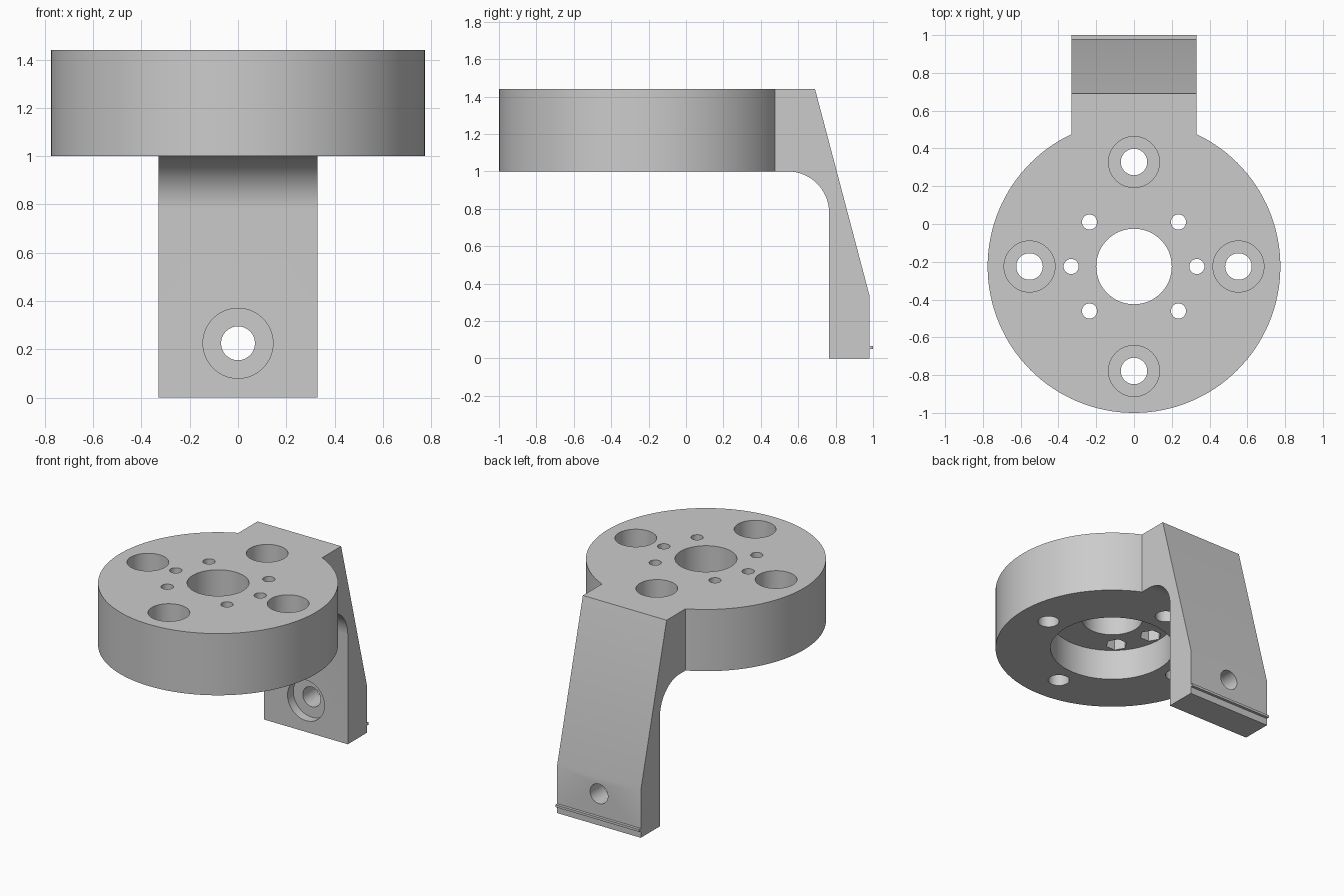
import bpy, bmesh, math
from mathutils import Matrix, Vector

cube = bpy.data.objects.get("Cube")
if cube:
    bpy.data.objects.remove(cube, do_unlink=True)

grey = bpy.data.materials.new("plain grey")
grey.use_nodes = True
grey.diffuse_color = (0.6, 0.6, 0.6, 1)
grey.node_tree.nodes["Principled BSDF"].inputs["Base Color"].default_value = (0.6, 0.6, 0.6, 1)

DISC_Y, BOTTOM, TOP, HALF = -0.225, 1.0, 1.44, 0.33


def finish(name, bm):
    bmesh.ops.recalc_face_normals(bm, faces=bm.faces)
    mesh = bpy.data.meshes.new(name)
    bm.to_mesh(mesh)
    bm.free()
    mesh.materials.append(grey)
    ob = bpy.data.objects.new(name, mesh)
    bpy.context.collection.objects.link(ob)
    return ob


def cylinder(name, r, start, end, sides=64):
    """Cylinder between two points on a vertical or y-aligned axis."""
    a, b = Vector(start), Vector(end)
    turn = (b - a).to_track_quat('Z', 'Y').to_matrix().to_4x4()
    bm = bmesh.new()
    bmesh.ops.create_cone(bm, cap_ends=True, segments=sides, radius1=r, radius2=r,
                          depth=(b - a).length,
                          matrix=Matrix.Translation((a + b) / 2) @ turn)
    if sides == 6:  # nut pockets point along x
        mid = (a + b) / 2
        bmesh.ops.rotate(bm, verts=bm.verts, cent=mid,
                         matrix=Matrix.Rotation(math.radians(30), 3, 'Z'))
    return finish(name, bm)


def prism(name, profile):
    """Side profile in y, z extruded across the arm width."""
    bm = bmesh.new()
    face = bm.faces.new([bm.verts.new((-HALF, y, z)) for y, z in profile])
    out = bmesh.ops.extrude_face_region(bm, geom=[face])
    moved = [g for g in out["geom"] if isinstance(g, bmesh.types.BMVert)]
    bmesh.ops.translate(bm, verts=moved, vec=(2 * HALF, 0, 0))
    return finish(name, bm)


def combine(target, other, operation):
    mod = target.modifiers.new("combine", 'BOOLEAN')
    mod.operation, mod.solver, mod.object = operation, 'EXACT', other
    bpy.context.view_layer.objects.active = target
    bpy.ops.object.modifier_apply(modifier=mod.name)
    bpy.data.objects.remove(other, do_unlink=True)


# Disc and bent arm with a rounded inner corner
bracket = cylinder("bracket", 0.775, (0, DISC_Y, BOTTOM), (0, DISC_Y, TOP), 128)
fillet = [(0.545 + 0.22 * math.cos(math.radians(a)), 0.78 + 0.22 * math.sin(math.radians(a)))
          for a in range(0, 91, 6)]
arm = prism("arm", [(0.3, TOP), (0.69, TOP), (0.98, 0.34), (0.98, 0), (0.765, 0)]
            + fillet + [(0.3, BOTTOM)])
combine(bracket, arm, 'UNION')


def bore(r, x, y, z1, z2, sides=64):
    combine(bracket, cylinder("cutter", r, (x, y, z1), (x, y, z2), sides), 'DIFFERENCE')


# Central opening and wide pocket underneath
bore(0.2, 0, DISC_Y, 0.9, 1.6)
bore(0.41, 0, DISC_Y, 0.9, 1.22, 96)

# Four counterbored mounting holes
for k in range(4):
    a = k * math.pi / 2
    x, y = 0.553 * math.cos(a), DISC_Y + 0.553 * math.sin(a)
    bore(0.07, x, y, 0.9, 1.6)
    bore(0.135, x, y, 1.22, 1.6)

# Six small holes with hexagonal nut pockets
for deg in (0, 45, 135, 180, 225, 315):
    a = math.radians(deg)
    x, y = 0.333 * math.cos(a), DISC_Y + 0.333 * math.sin(a)
    bore(0.04, x, y, 0.9, 1.6, 32)
    bore(0.072, x, y, 1.1, 1.32, 6)

# Counterbored hole in the foot of the arm
for r, depth in ((0.07, 1.1), (0.145, 0.83)):
    combine(bracket, cylinder("cutter", r, (0, 0.7, 0.225), (0, depth, 0.225)), 'DIFFERENCE')

# Thin ridge across the back of the foot
ridge = prism("back_ridge", [(0.97, 0.05), (1.0, 0.05), (1.0, 0.067), (0.97, 0.067)])

# Smooth round walls, sharp edges
bpy.ops.object.select_all(action='DESELECT')
bracket.select_set(True)
bpy.context.view_layer.objects.active = bracket
bpy.ops.object.shade_smooth_by_angle(angle=math.radians(30))
